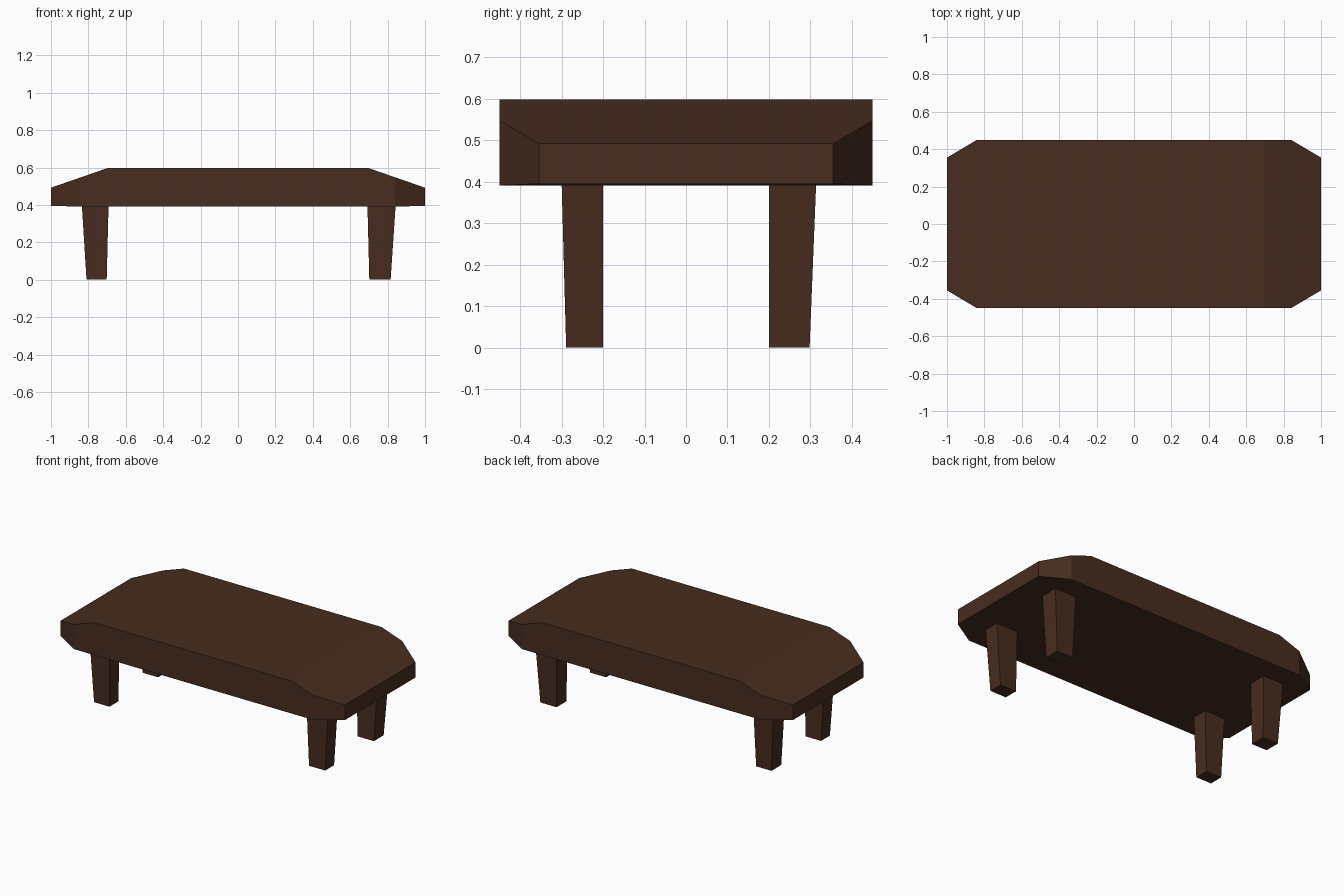
import bpy, bmesh
from mathutils import Vector

if "Cube" in bpy.data.objects:
    bpy.data.objects.remove(bpy.data.objects["Cube"])

wood = bpy.data.materials.new("dark_wood")
wood.diffuse_color = (0.065, 0.026, 0.014, 1)
wood.use_nodes = True
wood.node_tree.nodes["Principled BSDF"].inputs["Base Color"].default_value = wood.diffuse_color


def finish(name, bm):
    bmesh.ops.recalc_face_normals(bm, faces=bm.faces)
    mesh = bpy.data.meshes.new(name)
    bm.to_mesh(mesh)
    bm.free()
    mesh.materials.append(wood)
    obj = bpy.data.objects.new(name, mesh)
    bpy.context.collection.objects.link(obj)
    return obj


# Tabletop: side profile with sloped ends, extruded along y
profile = [(-1, 0.395), (-0.84, 0.391), (0.84, 0.391), (1, 0.395),
           (1, 0.492), (0.695, 0.598), (-0.695, 0.598), (-1, 0.492)]
bm = bmesh.new()
face = bm.faces.new([bm.verts.new((x, -0.45, z)) for x, z in profile])
ext = bmesh.ops.extrude_face_region(bm, geom=[face])
bmesh.ops.translate(bm, vec=(0, 0.9, 0),
                    verts=[v for v in ext["geom"] if isinstance(v, bmesh.types.BMVert)])

# Cut off the four vertical corners
for sx in (-1, 1):
    for sy in (-1, 1):
        bmesh.ops.bisect_plane(bm, geom=bm.verts[:] + bm.edges[:] + bm.faces[:],
                               plane_co=Vector((sx, sy * 0.355, 0)),
                               plane_no=Vector((sx * 0.095, sy * 0.16, 0)),
                               clear_outer=True)
        bmesh.ops.holes_fill(bm, edges=[e for e in bm.edges if e.is_boundary], sides=0)
finish("tabletop", bm)


# Tapered legs: each level gives x and y ranges, narrowing to the floor
def leg(name, sx, sy):
    top_y, low_y = (0.30, 0.289) if sy < 0 else (0.314, 0.298)
    top_x, low_x = (0.835, 0.81) if sx < 0 else (0.843, 0.816)
    bm = bmesh.new()
    bmesh.ops.create_cube(bm, size=1)
    for v in bm.verts:
        top, outer_x, outer_y = v.co.z > 0, v.co.x > 0, v.co.y > 0
        x = (top_x if top else low_x) if outer_x else (0.692 if top else 0.702)
        y = (top_y if top else low_y) if outer_y else 0.2
        v.co = (sx * x, sy * y, 0.40 if top else 0)
    finish(name, bm)


for sx, side in ((-1, "left"), (1, "right")):
    for sy, end in ((-1, "front"), (1, "back")):
        leg(f"{end}_{side}_leg", sx, sy)
